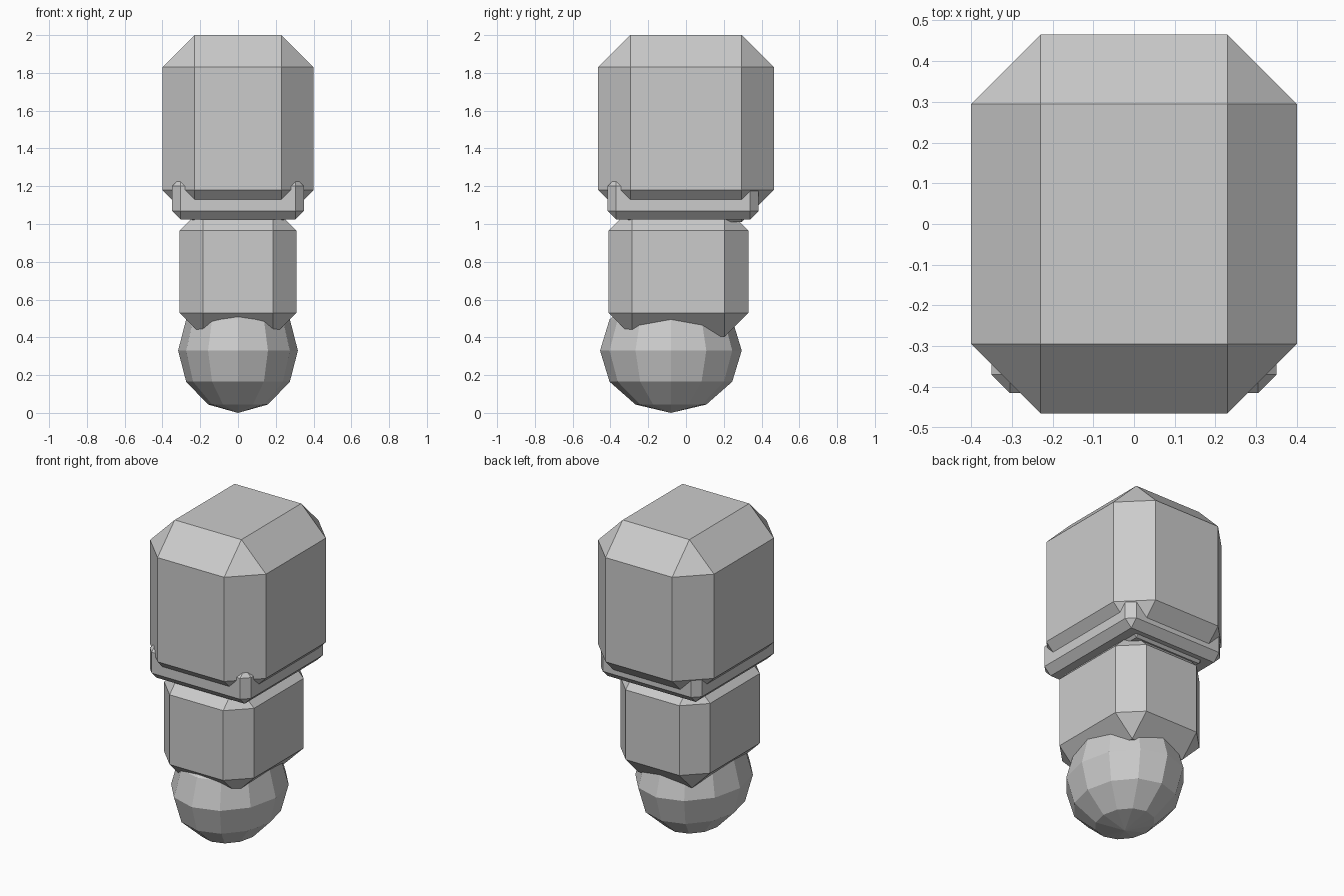
import bpy, bmesh
from mathutils import Matrix, Vector

if "Cube" in bpy.data.objects:
    bpy.data.objects.remove(bpy.data.objects["Cube"])


def finish(name, bm):
    mesh = bpy.data.meshes.new(name)
    bm.to_mesh(mesh)
    bm.free()
    obj = bpy.data.objects.new(name, mesh)
    bpy.context.collection.objects.link(obj)
    return obj


def chamfered_box(name, lo, hi, chamfer):
    lo, hi = Vector(lo), Vector(hi)
    bm = bmesh.new()
    bmesh.ops.create_cube(bm, size=1)
    bmesh.ops.scale(bm, vec=hi - lo, verts=bm.verts)
    bmesh.ops.translate(bm, vec=(lo + hi) / 2, verts=bm.verts)
    bmesh.ops.bevel(bm, geom=bm.edges[:], offset=chamfer, offset_type='OFFSET',
                    segments=1, affect='EDGES', profile=0.5)
    return finish(name, bm)


# Large upper block
chamfered_box("upper_block", (-0.40, -0.465, 1.01), (0.40, 0.465, 2.0), 0.17)
# Thin collar whose front corners poke out past the upper block
chamfered_box("collar", (-0.35, -0.415, 1.025), (0.35, 0.385, 1.245), 0.045)
# Narrower lower block
chamfered_box("lower_block", (-0.31, -0.41, 0.405), (0.31, 0.33, 1.09), 0.125)

# Low-poly ball at the base
bm = bmesh.new()
bmesh.ops.create_uvsphere(bm, u_segments=12, v_segments=6, radius=1)
bmesh.ops.scale(bm, vec=(0.317, 0.375, 0.33), verts=bm.verts)
bmesh.ops.translate(bm, vec=(0, -0.08, 0.33), verts=bm.verts)
finish("base_ball", bm)
